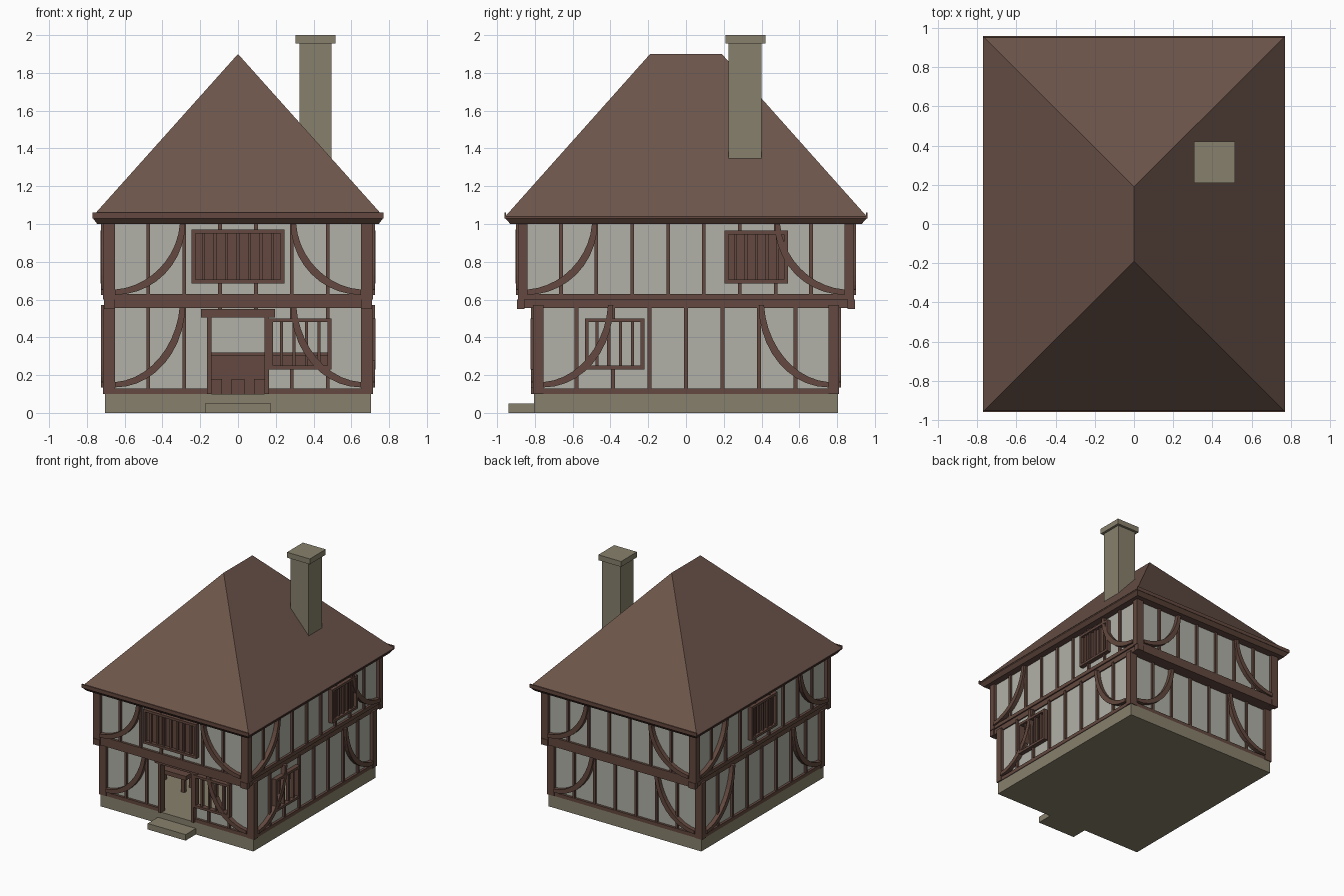
import bpy, bmesh
from math import sin, cos, pi

cube = bpy.data.objects.get("Cube")
if cube:
    bpy.data.objects.remove(cube, do_unlink=True)


def material(name, rgb):
    m = bpy.data.materials.new(name)
    m.use_nodes = True
    m.diffuse_color = (*rgb, 1)
    m.node_tree.nodes["Principled BSDF"].inputs["Base Color"].default_value = (*rgb, 1)
    return m


wood = material("timber brown", (0.125, 0.066, 0.05))
tile = material("roof brown", (0.155, 0.092, 0.07))
plaster = material("pale plaster", (0.44, 0.44, 0.39))
stone = material("grey stone", (0.245, 0.217, 0.15))


def finish(name, bm, mat):
    bmesh.ops.recalc_face_normals(bm, faces=bm.faces)
    mesh = bpy.data.meshes.new(name)
    bm.to_mesh(mesh)
    bm.free()
    mesh.materials.append(mat)
    bpy.context.collection.objects.link(bpy.data.objects.new(name, mesh))


def add_loft(bm, rings):
    """Skin a list of closed rings and cap both ends."""
    loops = [[bm.verts.new(p) for p in ring] for ring in rings]
    for a, b in zip(loops, loops[1:]):
        for i in range(len(a)):
            j = (i + 1) % len(a)
            bm.faces.new((a[i], a[j], b[j], b[i]))
    bm.faces.new(loops[0])
    bm.faces.new(loops[-1])


def rect(x, y, z):
    return [(x[0], y[0], z), (x[1], y[0], z), (x[1], y[1], z), (x[0], y[1], z)]


def add_box(bm, x, y, z):
    add_loft(bm, [rect(x, y, z[0]), rect(x, y, z[1])])


def boxes(name, mat, *items):
    bm = bmesh.new()
    for item in items:
        add_box(bm, *item)
    finish(name, bm, mat)


def on_wall(side, u, z, d):
    """Box on a wall: u runs along it, d is the distance out from the centre."""
    if side in ("front", "left"):
        out = d
    if side in ("front", "right_side"):
        out = (-d[1], -d[0])
    else:
        out = d
    return (u, out, z) if side in ("front", "back") else (out, u, z)


def wall_point(side, u, z, d):
    s = -d if side in ("front", "right_side") else d
    return (u, s, z) if side in ("front", "back") else (s, u, z)


def wall_panel(side, half, z, d, openings):
    """Plaster sheet left around rectangular openings sorted along the wall."""
    parts, start = [], -half
    for u0, u1, z0, z1 in openings:
        parts.append(on_wall(side, (start, u0), z, d))
        parts.append(on_wall(side, (u0, u1), (z1, z[1]), d))
        if z0 > z[0]:
            parts.append(on_wall(side, (u0, u1), (z[0], z0), d))
        start = u1
    parts.append(on_wall(side, (start, half), z, d))
    return parts


def add_brace(bm, side, sign, u0, z0, z1, run, d):
    """Quarter-round brace from the post foot up to the beam."""
    rings = []
    for i in range(11):
        t = i / 10 * pi / 2
        w = 0.028 + 0.012 * sin(2 * t)
        ring = []
        for r, depth in ((0, d[0]), (0, d[1]), (w, d[1]), (w, d[0])):
            u = sign * (u0 - (run - r) * sin(t))
            ring.append(wall_point(side, u, z1 - (z1 - z0 - r) * cos(t), depth))
        rings.append(ring)
    add_loft(bm, rings)


def window(name, side, u, z, face, bars, boarded):
    """Frame with upright bars, optionally backed by a board."""
    f, d = 0.02, (face - 0.03, face + 0.012)
    parts = [on_wall(side, u, (z[0], z[0] + f), d), on_wall(side, u, (z[1] - f, z[1]), d),
             on_wall(side, (u[0], u[0] + f), z, d), on_wall(side, (u[1] - f, u[1]), z, d)]
    for i in range(1, bars + 1):
        c = u[0] + (u[1] - u[0]) * i / (bars + 1)
        parts.append(on_wall(side, (c - 0.008, c + 0.008), z, (face - 0.025, face)))
    if boarded:
        parts.append(on_wall(side, u, z, (face - 0.03, face - 0.015)))
    boxes(name, wood, *parts)


# Stone base and doorstep
boxes("stone_base", stone, ((-0.705, 0.705), (-0.805, 0.805), (0, 0.1)))
boxes("door_step", stone, ((-0.175, 0.175), (-0.94, -0.8), (0, 0.05)))

# Storeys: z range, half width, half depth, corner post inner edges, stud positions
storeys = {
    "lower": dict(z=(0.1, 0.57), hx=0.715, hy=0.81, py=0.755,
                  ends=[0.095, 0.285, 0.475], sides=[0, 0.193, 0.387, 0.58]),
    "upper": dict(z=(0.6, 1.01), hx=0.715, hy=0.89, py=0.84,
                  ends=[0.095, 0.285, 0.475], sides=[0.094, 0.285, 0.475, 0.662]),
}
openings = {("lower", "front"): [(-0.15, 0.15, 0.1, 0.51), (0.175, 0.485, 0.24, 0.49)],
            ("lower", "left_side"): [(-0.525, -0.23, 0.24, 0.49)]}
PX = 0.65

for level, s in storeys.items():
    z, top = s["z"], (0.57 if level == "lower" else 1.0)
    foot = 0.135 if level == "lower" else 0.625
    # Corner posts
    boxes(level + "_corner_posts", wood, *[
        (sorted((i * PX, i * s["hx"])), sorted((j * s["py"], j * s["hy"])), z)
        for i in (-1, 1) for j in (-1, 1)])
    for side in ("front", "back", "left_side", "right_side"):
        end = side in ("front", "back")
        face = s["hy"] if end else s["hx"]
        inner = PX if end else s["py"]
        studs = s["ends"] if end else s["sides"]
        holes = openings.get((level, side), [])
        # Plaster
        boxes(f"{level}_{side}_plaster", plaster,
              *wall_panel(side, inner, z, (face - 0.045, face - 0.025), holes))
        # Studs and sill rail, kept clear of the openings
        spots = sorted({k * c for c in studs for k in (-1, 1)})
        timber = []
        for c in spots:
            if any(a < c < b for a, b, _, _ in holes):
                for a, b, z0, z1 in holes:
                    if a < c < b:
                        timber.append(on_wall(side, (c - 0.01, c + 0.01), (z1, z[1]), (face - 0.04, face - 0.008)))
                        if z0 > z[0]:
                            timber.append(on_wall(side, (c - 0.01, c + 0.01), (z[0], z0), (face - 0.04, face - 0.008)))
            else:
                timber.append(on_wall(side, (c - 0.01, c + 0.01), z, (face - 0.04, face - 0.008)))
        rail = (z[0], z[0] + 0.03)
        if (level, side) == ("lower", "front"):
            timber += [on_wall(side, (-inner, -0.15), rail, (face - 0.04, face - 0.005)),
                       on_wall(side, (0.15, inner), rail, (face - 0.04, face - 0.005))]
        else:
            timber.append(on_wall(side, (-inner, inner), rail, (face - 0.04, face - 0.005)))
        boxes(f"{level}_{side}_studs", wood, *timber)
        # Curved braces
        bm = bmesh.new()
        for sign in (-1, 1):
            add_brace(bm, side, sign, inner, foot, top, 0.37, (face - 0.03, face + 0.01))
        finish(f"{level}_{side}_braces", bm, wood)

# Floor band between the storeys, with beam ends under the overhang
boxes("floor_band", wood, ((-0.7, 0.7), (-0.885, 0.885), (0.555, 0.617)))
boxes("overhang_beam_ends", wood, *[
    (sorted((i * PX, i * 0.71)), sorted((j * 0.855, j * 0.895)), (0.55, 0.6))
    for i in (-1, 1) for j in (-1, 1)])

# Windows
window("front_upper_window", "front", (-0.245, 0.245), (0.685, 0.97), 0.89, 7, True)
window("front_lower_window", "front", (0.165, 0.495), (0.23, 0.5), 0.81, 4, False)
window("left_upper_window", "left_side", (0.205, 0.54), (0.685, 0.965), 0.715, 5, True)
window("left_lower_window", "left_side", (-0.535, -0.22), (0.23, 0.5), 0.715, 4, False)
window("right_upper_window", "right_side", (-0.17, 0.17), (0.685, 0.965), 0.715, 5, True)

# Door surround
boxes("door_frame", wood,
      ((-0.165, -0.14), (-0.82, -0.76), (0.1, 0.52)),
      ((0.14, 0.165), (-0.82, -0.76), (0.1, 0.52)),
      ((-0.195, 0.195), (-0.82, -0.76), (0.505, 0.55)))

# Furniture seen through the doorway
boxes("counter", wood, ((-0.48, 0.48), (0.25, 0.4), (0.1, 0.3)),
      ((-0.5, 0.5), (0.23, 0.42), (0.3, 0.32)))
boxes("table", wood, ((-0.5, -0.18), (-0.43, -0.28), (0.21, 0.245)),
      *[((x, x + 0.03), (y, y + 0.03), (0.1, 0.21)) for x in (-0.48, -0.23) for y in (-0.42, -0.32)])
boxes("stools", wood, *[((x - 0.035, x + 0.035), (0.08, 0.15), (0.1, 0.18)) for x in (-0.12, 0, 0.12)])

# Eaves moulding and gutter boards
bm = bmesh.new()
add_loft(bm, [rect((-a, a), (-b, b), z) for a, b, z in
              ((0.745, 0.93, 1.0), (0.768, 0.957, 1.03), (0.768, 0.957, 1.04))])
finish("eaves", bm, wood)
boxes("eaves_boards", wood, *[((-0.77, 0.77), sorted((j * 0.952, j * 0.96)), (1.03, 1.06)) for j in (-1, 1)])

# Hipped roof
bm = bmesh.new()
a, b, c, d = [bm.verts.new(p) for p in rect((-0.77, 0.77), (-0.957, 0.957), 1.04)]
e, f = bm.verts.new((0, -0.19, 1.9)), bm.verts.new((0, 0.19, 1.9))
for face in ((a, b, e), (b, c, f, e), (c, d, f), (d, a, e, f), (d, c, b, a)):
    bm.faces.new(face)
finish("hipped_roof", bm, tile)

# Chimney
boxes("chimney", stone, ((0.325, 0.495), (0.225, 0.4), (1.2, 1.96)),
      ((0.305, 0.515), (0.21, 0.42), (1.955, 2.0)))
